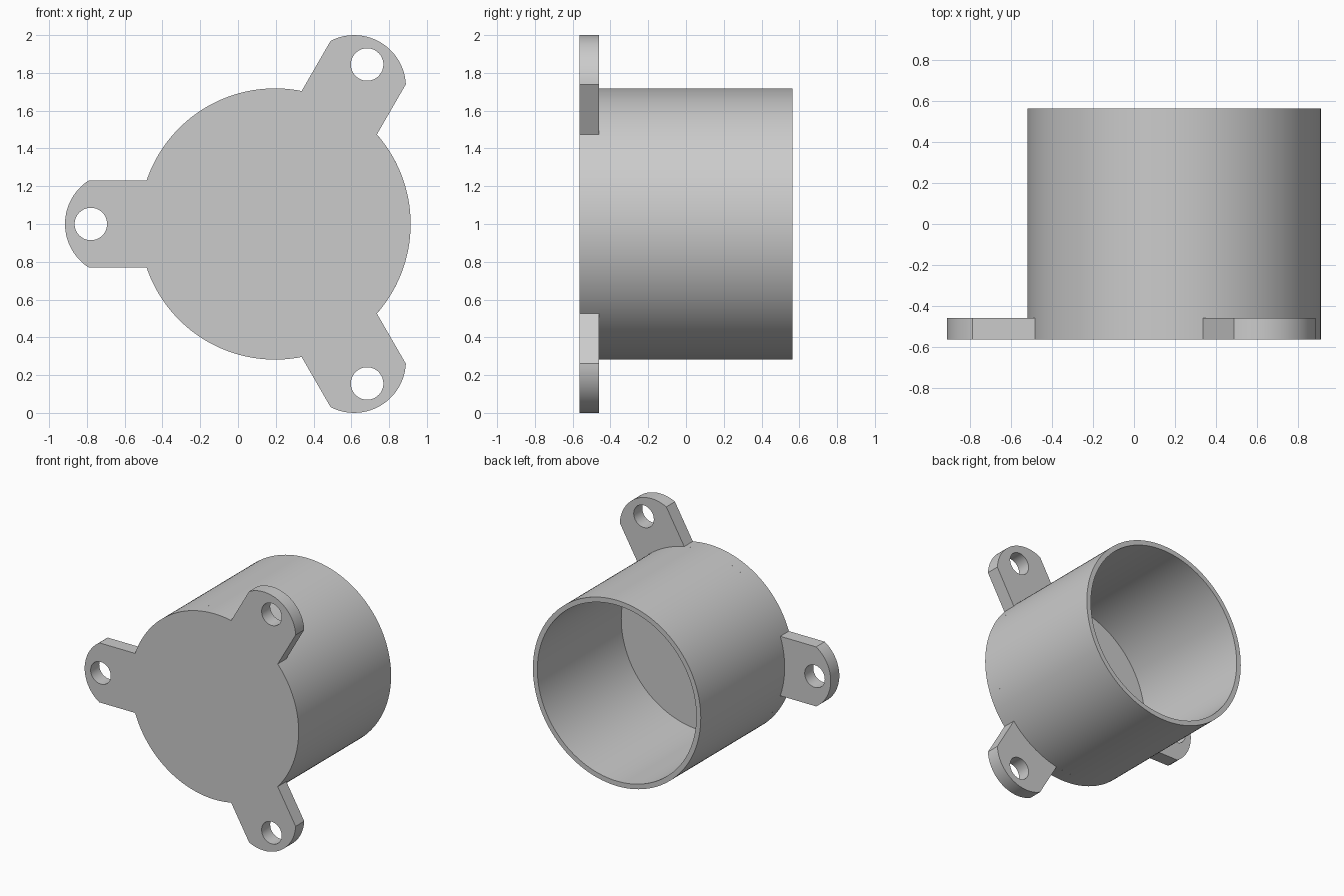
import bpy, bmesh
from math import sin, cos, asin, pi, radians
from mathutils import Vector

if "Cube" in bpy.data.objects:
    bpy.data.objects.remove(bpy.data.objects["Cube"])

CX, CZ = 0.196, 1.0              # cup axis
FRONT, BACK = -0.565, 0.565
PLATE = 0.105                    # plate thickness
R_OUT, R_IN = 0.718, 0.68        # cup radii
TAB_HALF = 0.23
TIP_C, TIP_R = 0.838, 0.274      # rounded ear tip
HOLE_C, HOLE_R = 0.975, 0.086
TABS = [radians(a) for a in (60, 180, 300)]

grey = bpy.data.materials.new("light_grey")
grey.use_nodes = True
colour = (0.6, 0.6, 0.6, 1)
grey.diffuse_color = colour
grey.node_tree.nodes["Principled BSDF"].inputs["Base Color"].default_value = colour


def arc(r, start, end, n, centre=0.0):
    """Points of an arc whose centre lies on the local u axis."""
    return [(centre + r * cos(start + (end - start) * i / n),
             r * sin(start + (end - start) * i / n)) for i in range(n + 1)]


def turn(points, a):
    return [(u * cos(a) - v * sin(a), u * sin(a) + v * cos(a)) for u, v in points]


def add_ring(bm, points, y):
    return [bm.verts.new((CX + u, y, CZ + v)) for u, v in points]


def finish(bm, name):
    bmesh.ops.recalc_face_normals(bm, faces=bm.faces)
    mesh = bpy.data.meshes.new(name)
    bm.to_mesh(mesh)
    bm.free()
    mesh.materials.append(grey)
    obj = bpy.data.objects.new(name, mesh)
    bpy.context.collection.objects.link(obj)
    bpy.ops.object.select_all(action='DESELECT')
    obj.select_set(True)
    bpy.context.view_layer.objects.active = obj
    bpy.ops.object.shade_smooth_by_angle(angle=radians(30))


# Base plate: round disc with three drilled mounting ears
root = asin(TAB_HALF / R_OUT)
tip = asin(TAB_HALF / TIP_R)
outline, holes = [], []
for a in TABS:
    outline += turn(arc(TIP_R, -tip, tip, 28, TIP_C), a)
    outline += turn(arc(R_OUT, root, 2 * pi / 3 - root, 40), a)
    holes.append(turn(arc(HOLE_R, 0, 2 * pi, 40, HOLE_C)[:-1], a))

bm = bmesh.new()
edges = []
for loop in [outline] + holes:
    ring = add_ring(bm, loop, FRONT)
    edges += [bm.edges.new((ring[i - 1], ring[i])) for i in range(len(ring))]
bmesh.ops.triangle_fill(bm, edges=edges, use_beauty=True, normal=Vector((0, -1, 0)))
extruded = bmesh.ops.extrude_face_region(bm, geom=bm.faces[:], use_keep_orig=True)
bmesh.ops.translate(bm, vec=(0, PLATE, 0),
                    verts=[g for g in extruded["geom"] if isinstance(g, bmesh.types.BMVert)])
finish(bm, "base_plate")

# Cup wall: tube open at the back, closed at the front by the plate
bm = bmesh.new()
circle = arc(1, 0, 2 * pi, 144)[:-1]
section = ((R_OUT, FRONT + PLATE), (R_OUT, BACK), (R_IN, BACK), (R_IN, FRONT + PLATE))
rings = [add_ring(bm, [(r * u, r * v) for u, v in circle], y) for r, y in section]
for k in range(len(rings)):
    near, far = rings[k - 1], rings[k]
    for i in range(len(circle)):
        bm.faces.new((near[i - 1], near[i], far[i], far[i - 1]))
finish(bm, "cup_wall")
